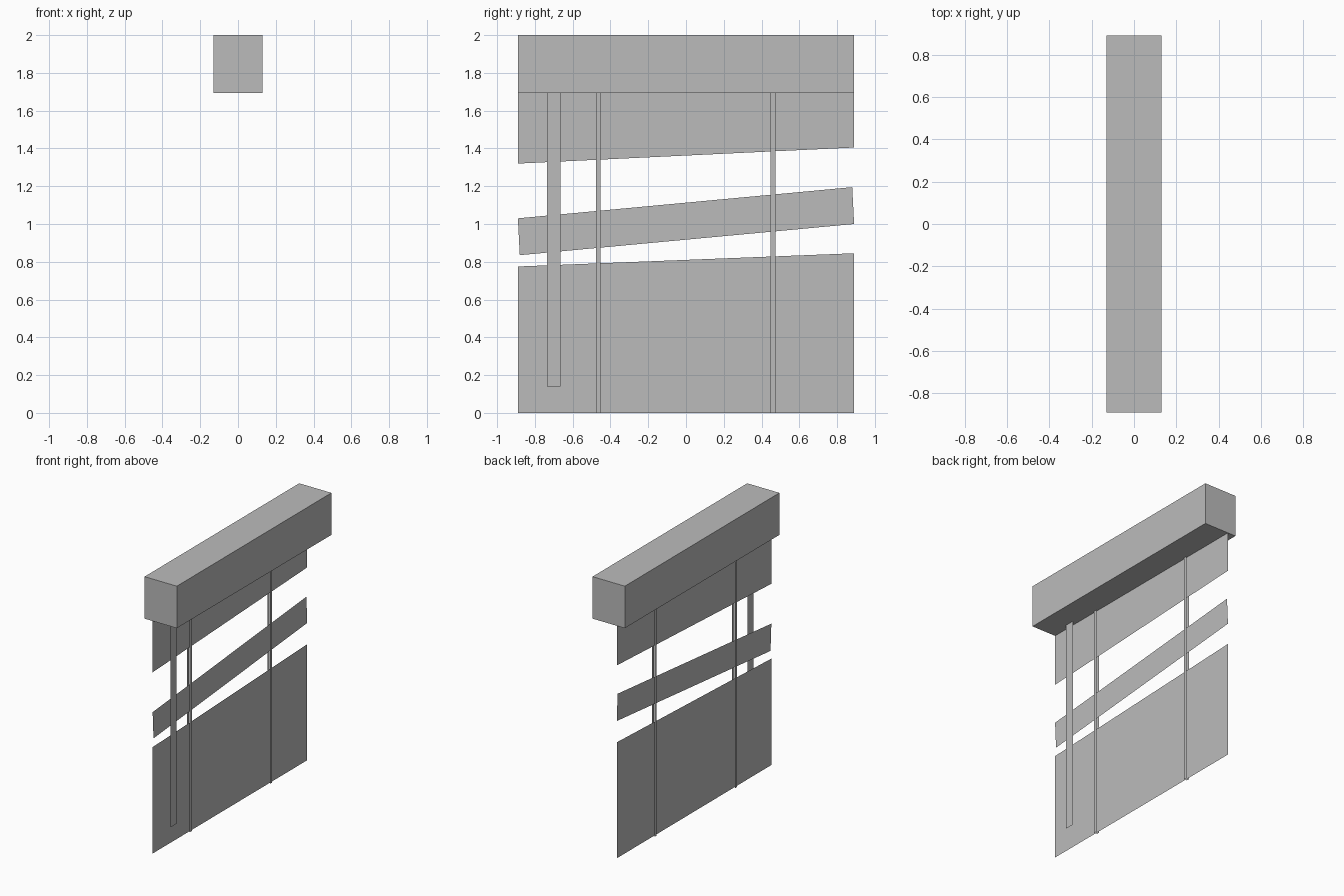
import bpy
import bmesh

cube = bpy.data.objects.get("Cube")
if cube:
    bpy.data.objects.remove(cube, do_unlink=True)

grey = bpy.data.materials.new("light grey")
grey.use_nodes = True
grey.diffuse_color = (0.5, 0.5, 0.5, 1)
grey.node_tree.nodes["Principled BSDF"].inputs["Base Color"].default_value = (0.5, 0.5, 0.5, 1)

HALF = 0.89       # half the blind's width
RAIL = 1.694      # underside of the head box
BLIND_X = -0.065  # plane of the fabric


def add_object(name, bm):
    mesh = bpy.data.meshes.new(name)
    bm.to_mesh(mesh)
    bm.free()
    mesh.materials.append(grey)
    obj = bpy.data.objects.new(name, mesh)
    bpy.context.collection.objects.link(obj)
    return obj


def sheet(name, x, outline):
    """Flat sheet facing +x from a (y, z) outline."""
    bm = bmesh.new()
    bm.faces.new([bm.verts.new((x, y, z)) for y, z in outline])
    add_object(name, bm)


def strip(name, x, y, width, bottom):
    """Upright ribbon hanging from the head box."""
    a, b = y - width / 2, y + width / 2
    sheet(name, x, [(a, bottom), (b, bottom), (b, RAIL), (a, RAIL)])


# Head box
bm = bmesh.new()
bmesh.ops.create_cube(bm, size=1)
bmesh.ops.scale(bm, vec=(0.26, 2 * HALF, 2 - RAIL), verts=bm.verts)
bmesh.ops.translate(bm, vec=(0, 0, (2 + RAIL) / 2), verts=bm.verts)
add_object("head_box", bm)

# Upper panel, tilted slat and lower panel
sheet("upper_panel", BLIND_X, [(-HALF, 1.32), (HALF, 1.405), (HALF, RAIL), (-HALF, RAIL)])
sheet("tilted_slat", BLIND_X, [(-0.88, 0.835), (HALF, 1.0), (0.88, 1.195), (-HALF, 1.03)])
sheet("lower_panel", BLIND_X, [(-HALF, 0), (HALF, 0), (HALF, 0.845), (-HALF, 0.775)])

# Ladder cords on both faces of the blind
for side, y in (("near", -0.465), ("far", 0.46)):
    for face, offset in (("front", 0.01), ("back", -0.012)):
        strip(f"{side}_{face}_cord", BLIND_X + offset, y, 0.025, 0)

# Control wand
strip("control_wand", -0.031, -0.70, 0.07, 0.14)
